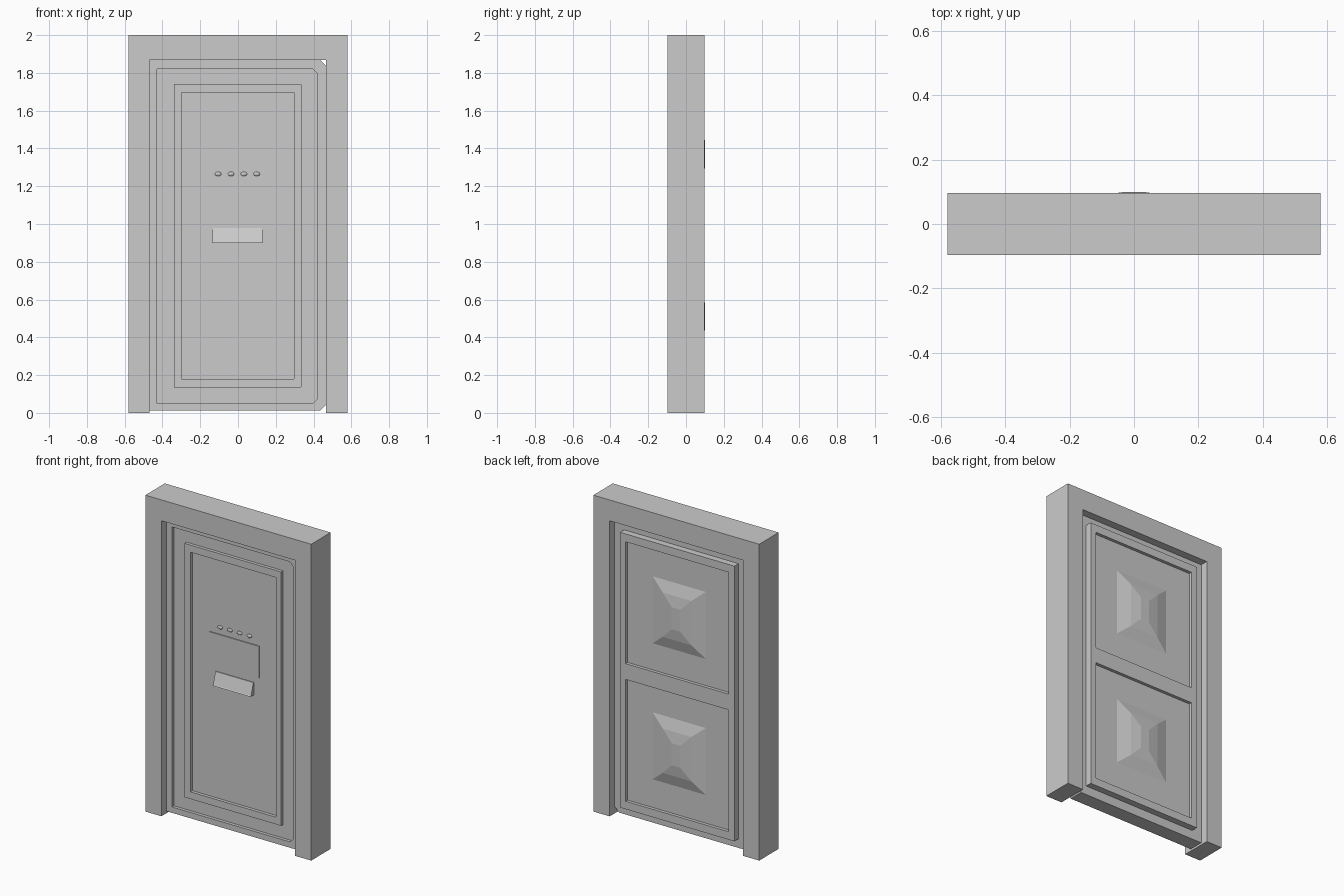
import bpy, bmesh

if "Cube" in bpy.data.objects:
    bpy.data.objects.remove(bpy.data.objects["Cube"])


def make(name, verts, faces):
    me = bpy.data.meshes.new(name)
    bm = bmesh.new()
    vs = [bm.verts.new(v) for v in verts]
    for f in faces:
        bm.faces.new([vs[i] for i in f])
    bmesh.ops.remove_doubles(bm, verts=bm.verts, dist=1e-5)
    bmesh.ops.recalc_face_normals(bm, faces=bm.faces)
    bm.to_mesh(me)
    bm.free()
    ob = bpy.data.objects.new(name, me)
    bpy.context.collection.objects.link(ob)
    return ob


def loft(name, levels):
    """Capped stack of outlines (x0, x1, z0, z1, right-corner chamfer, y)."""
    verts, faces, n = [], [], 6
    for x0, x1, z0, z1, c, y in levels:
        verts += [(x0, y, z0), (x1 - c, y, z0), (x1, y, z0 + c),
                  (x1, y, z1 - c), (x1 - c, y, z1), (x0, y, z1)]
    for k in range(len(levels) - 1):
        for i in range(n):
            j = (i + 1) % n
            faces.append((k * n + i, k * n + j, k * n + n + j, k * n + n + i))
    faces.append(range(n))
    last = (len(levels) - 1) * n
    faces.append(range(last, last + n))
    return make(name, verts, faces)


def prism(name, profile, axis, a, b):
    """Extrude a 2D profile: axis 'y' takes (x, z), axis 'x' takes (y, z)."""
    def put(p, t):
        return (p[0], t, p[1]) if axis == 'y' else (t, p[0], p[1])
    n = len(profile)
    verts = [put(p, a) for p in profile] + [put(p, b) for p in profile]
    faces = [range(n), range(n, 2 * n)]
    faces += [(i, (i + 1) % n, n + (i + 1) % n, n + i) for i in range(n)]
    return make(name, verts, faces)


def box(name, x0, x1, y0, y1, z0, z1):
    return prism(name, [(x0, z0), (x1, z0), (x1, z1), (x0, z1)], 'y', y0, y1)


# Surrounding frame, one arch-shaped extrusion
prism("door_frame", [(-.58, 0), (-.468, 0), (-.468, 1.868), (.466, 1.868),
                     (.466, 0), (.58, 0), (.58, 2), (-.58, 2)], 'y', -.097, .097)

# Door leaf: front panel, raised moulding, sunk border, rim, back block
E = 1e-3
FRONT, SUNK, BACK = -.047, -.027, .047
loft("door_leaf", [
    (-.30, .297, .18, 1.695, E, SUNK), (-.30, .297, .18, 1.695, E, FRONT),
    (-.34, .335, .135, 1.74, E, FRONT), (-.34, .335, .135, 1.74, E, SUNK),
    (-.43, .42, .05, 1.82, .025, SUNK), (-.43, .42, .05, 1.82, .025, FRONT),
    (-.468, .466, .013, 1.868, .03, FRONT), (-.468, .466, .013, 1.868, .03, BACK),
    (-.40, .40, .07, 1.81, E, BACK), (-.40, .40, .07, 1.81, E, .068)])

# Back stiles and rails around two sunk panels
for side, s in (("left", -1), ("right", 1)):
    a, b = sorted((s * .36, s * .40))
    box(f"back_stile_{side}", a, b, .068, .088, .07, 1.81)
for name, z0, z1 in (("bottom", .07, .12), ("middle", .89, .99), ("top", 1.76, 1.81)):
    box(f"back_rail_{name}", -.36, .36, .068, .088, z0, z1)

# Domed faceted raised fields on the back panels
for name, zc in (("lower", .51), ("upper", 1.37)):
    loft(f"back_field_{name}", [
        (-hx, hx, zc - hz, zc + hz, 0.0005, y)
        for hx, hz, y in ((.19, .215, .067), (.10, .14, .09),
                          (.05, .09, .097), (.03, .07, .1))])

# Front plate below the row of studs
box("front_plate", -.175, .17, SUNK - .006, SUNK + .002, 1.02, 1.22)

# Letter flap, sloping outward to its lower edge
prism("letter_flap", [(SUNK, .90), (-.06, .90), (-.056, .905), (-.032, .98), (SUNK, .98)],
      'x', -.135, .13)

# Row of small studs
for i in range(4):
    bpy.ops.mesh.primitive_uv_sphere_add(segments=10, ring_count=6, radius=1,
                                         location=(-.105 + .068 * i, SUNK, 1.265))
    stud = bpy.context.object
    stud.name = f"stud_{i + 1}"
    stud.scale = (.018, .01, .012)
    bpy.ops.object.shade_smooth_by_angle()
